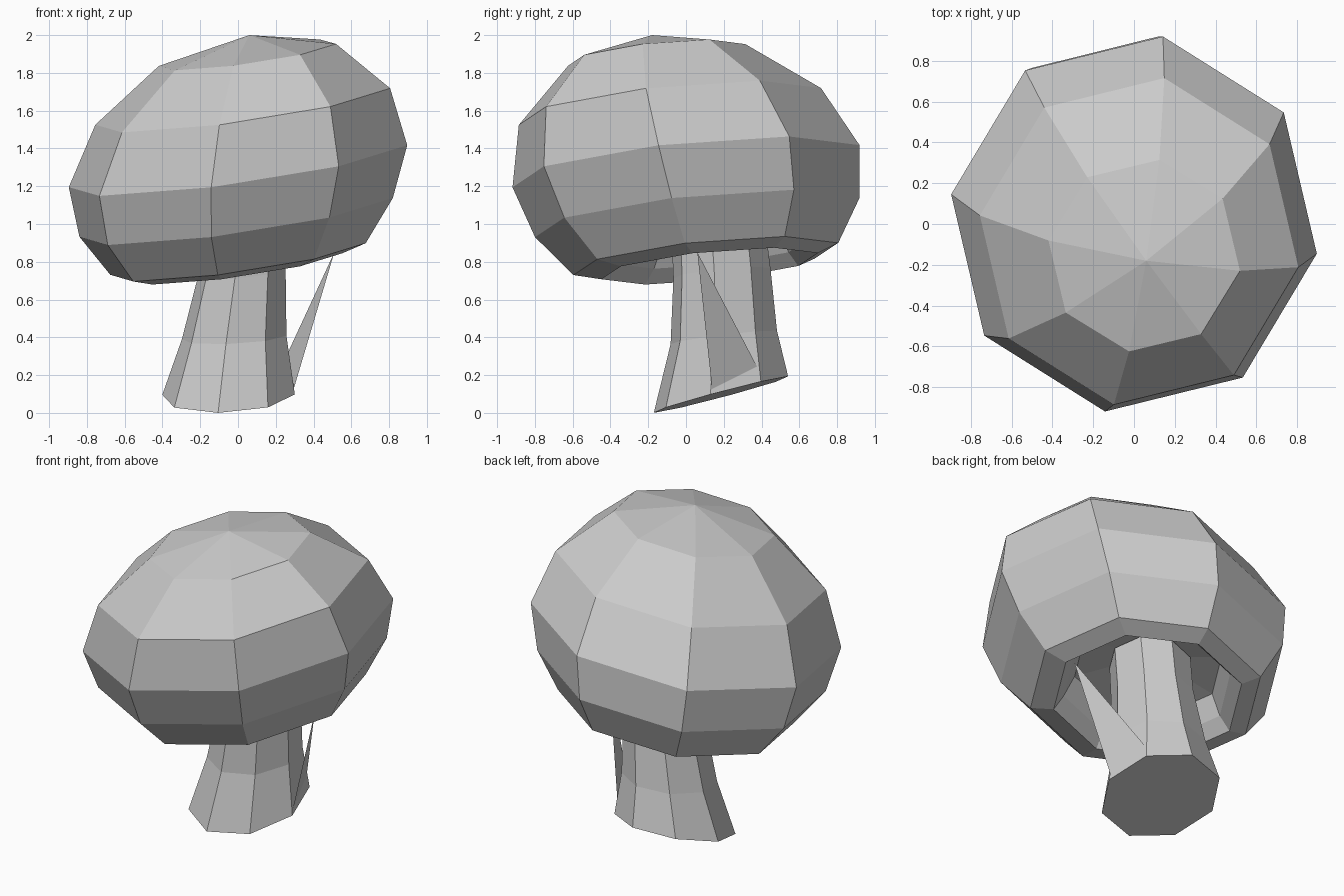
import bpy, bmesh
from math import cos, sin, radians

if "Cube" in bpy.data.objects:
    bpy.data.objects.remove(bpy.data.objects["Cube"])

PHASE = radians(-9)


def ring(bm, x, y, z, rx, ry, ax, ay):
    """Tilted octagon of vertices; ax, ay are the height slopes along x and y."""
    verts = []
    for k in range(8):
        a = PHASE + k * radians(45)
        dx, dy = rx * cos(a), ry * sin(a)
        verts.append(bm.verts.new((x + dx, y + dy, z + ax * dx + ay * dy)))
    return verts


def bridge(bm, a, b):
    for k in range(8):
        n = (k + 1) % 8
        bm.faces.new((a[k], a[n], b[n], b[k]))


def fan(bm, tip, r):
    v = bm.verts.new(tip)
    for k in range(8):
        bm.faces.new((v, r[k], r[(k + 1) % 8]))


def finish(bm, name):
    bmesh.ops.recalc_face_normals(bm, faces=bm.faces)
    mesh = bpy.data.meshes.new(name)
    bm.to_mesh(mesh)
    bm.free()
    obj = bpy.data.objects.new(name, mesh)
    bpy.context.collection.objects.link(obj)
    return obj


# Cap: lopsided dome, rolled rim and hollow underside
cap_rings = [
    (0.05, -0.155, 1.895, 0.475, 0.475),
    (0.025, -0.085, 1.622, 0.79, 0.81),
    (0.0, 0.0, 1.306, 0.907, 0.93),
    (-0.01, 0.06, 1.035, 0.84, 0.87),
    (0.0, 0.105, 0.815, 0.685, 0.71),
    (0.0, 0.125, 0.777, 0.56, 0.58),
    (0.01, 0.13, 0.85, 0.50, 0.51),
    (0.01, 0.14, 0.97, 0.44, 0.45),
    (0.02, 0.16, 0.99, 0.24, 0.24),
]
bm = bmesh.new()
rings = [ring(bm, *r, 0.14, 0.10) for r in cap_rings]
for a, b in zip(rings, rings[1:]):
    bridge(bm, a, b)
fan(bm, (0.06, -0.18, 2.0), rings[0])
fan(bm, (0.02, 0.16, 1.0), rings[-1])
finish(bm, "cap")

# Stem: leaning flared octagon cut on a slant at the foot
stem_rings = [
    (-0.05, 0.185, 0.097, 0.355, 0.36, 0.045, 0.265),
    (-0.02, 0.20, 0.40, 0.28, 0.285, 0.05, 0.12),
    (0.02, 0.19, 0.74, 0.235, 0.26, 0.1, 0.1),
    (0.02, 0.17, 0.98, 0.24, 0.25, 0.14, 0.1),
]
bm = bmesh.new()
rings = [ring(bm, *r) for r in stem_rings]
for a, b in zip(rings, rings[1:]):
    bridge(bm, a, b)
bm.faces.new(rings[0])
bm.faces.new(rings[-1])
finish(bm, "stem")

# Loose sheet stretched from the stem foot up to the rim
bm = bmesh.new()
pts = [(0.29, 0.14, 0.11), (0.20, 0.41, 0.18), (0.51, 0.06, 0.85)]
bm.faces.new([bm.verts.new(p) for p in pts])
finish(bm, "stem_flap")
